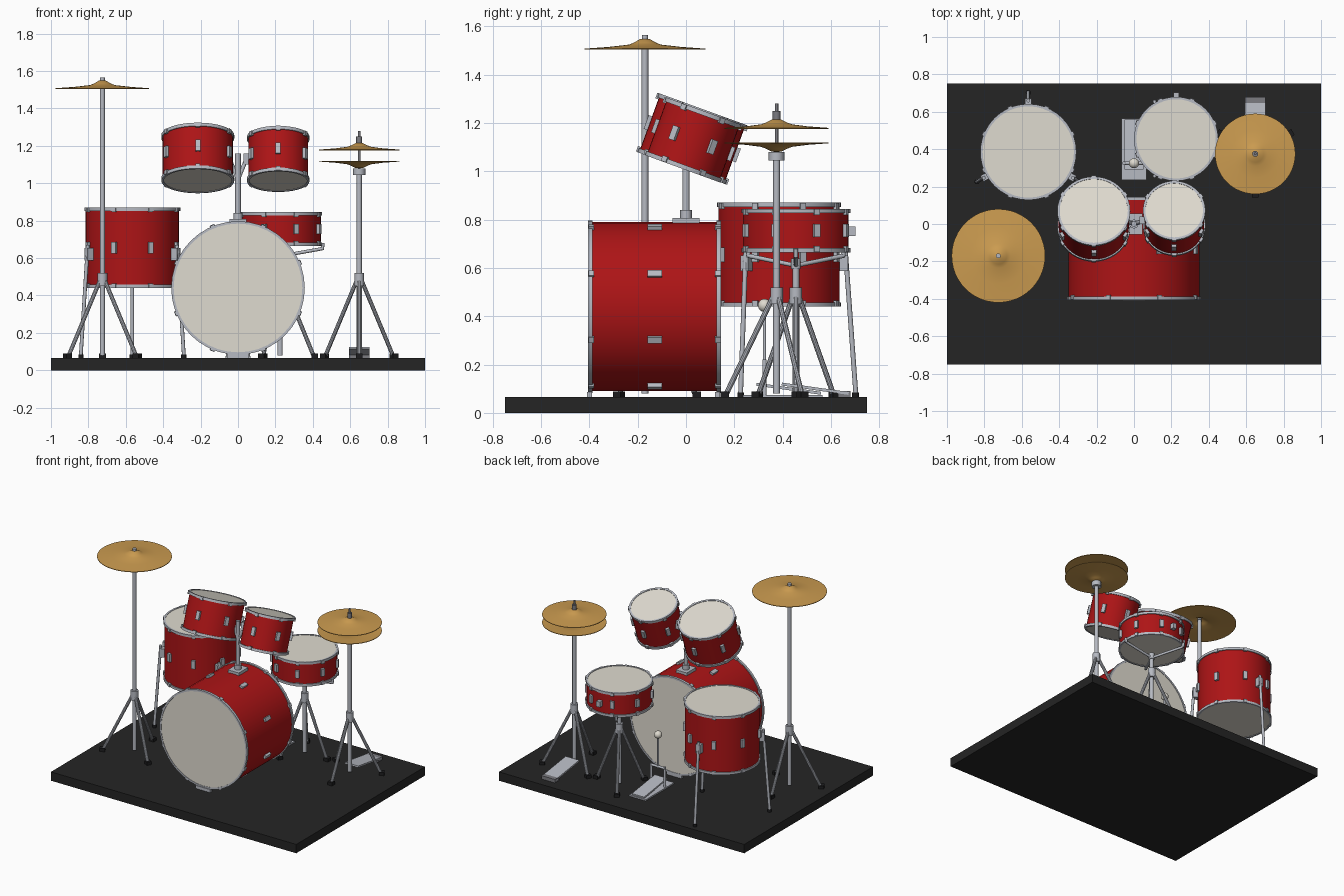
import bpy, bmesh
from math import sin, cos, pi, radians
from mathutils import Matrix, Vector

cube = bpy.data.objects.get("Cube")
if cube:
    bpy.data.objects.remove(cube, do_unlink=True)


def material(name, r, g, b):
    m = bpy.data.materials.new(name)
    m.use_nodes = True
    m.diffuse_color = (r, g, b, 1)
    m.node_tree.nodes["Principled BSDF"].inputs["Base Color"].default_value = (r, g, b, 1)
    return m


RED = material("red lacquer", 0.42, 0.007, 0.008)
HEAD = material("drum skin", 0.74, 0.71, 0.63)
CHROME = material("chrome", 0.47, 0.49, 0.54)
STEEL = material("dark steel", 0.2, 0.2, 0.22)
GOLD = material("cymbal bronze", 0.6, 0.33, 0.08)
BLACK = material("black stage", 0.018, 0.018, 0.018)
RUBBER = material("rubber", 0.012, 0.012, 0.013)
FLOOR = 0.065
parts = []


def finish(name, bm, mat, frame=Matrix()):
    bmesh.ops.recalc_face_normals(bm, faces=bm.faces)
    bm.transform(frame)
    mesh = bpy.data.meshes.new(name)
    bm.to_mesh(mesh)
    bm.free()
    mesh.materials.append(mat)
    ob = bpy.data.objects.new(name, mesh)
    bpy.context.collection.objects.link(ob)
    parts.append(ob)
    return ob


def add_box(bm, centre, size, rot=Matrix()):
    m = Matrix.Translation(centre) @ rot @ Matrix.Diagonal((*size, 1))
    bmesh.ops.create_cube(bm, size=1, matrix=m)


def box(name, centre, size, mat, rot=Matrix()):
    bm = bmesh.new()
    add_box(bm, centre, size, rot)
    return finish(name, bm, mat)


def add_rod(bm, a, b, r, sides=12):
    a, b = Vector(a), Vector(b)
    d = b - a
    m = Matrix.Translation((a + b) / 2) @ d.to_track_quat("Z", "Y").to_matrix().to_4x4()
    bmesh.ops.create_cone(bm, cap_ends=True, segments=sides, radius1=r, radius2=r,
                          depth=d.length, matrix=m)


def rod(name, a, b, r, mat=CHROME, sides=12):
    bm = bmesh.new()
    add_rod(bm, a, b, r, sides)
    return finish(name, bm, mat)


def lathe(name, profile, mat, frame, steps=40):
    """Spin a closed loop of (radius, height) points round local z."""
    bm = bmesh.new()
    vs = [bm.verts.new((r, 0, z)) for r, z in profile]
    es = [bm.edges.new((vs[i], vs[(i + 1) % len(vs)])) for i in range(len(vs))]
    bmesh.ops.spin(bm, geom=vs + es, cent=(0, 0, 0), axis=(0, 0, 1),
                   angle=2 * pi, steps=steps, use_duplicate=False)
    bmesh.ops.remove_doubles(bm, verts=bm.verts, dist=1e-5)
    return finish(name, bm, mat, frame)


def polar(x, y, r, deg, z):
    return (x + r * cos(radians(deg)), y + r * sin(radians(deg)), z)


def drum(name, centre, r, h, lugs, tilt=0, phase=0.0, lug_len=0.06):
    frame = Matrix.Translation(centre) @ Matrix.Rotation(radians(tilt), 4, "X")
    t = h / 2
    bm = bmesh.new()
    bmesh.ops.create_cone(bm, cap_ends=False, segments=40, radius1=r, radius2=r, depth=h - 0.02)
    finish(name + "_shell", bm, RED, frame)
    for side, s in (("top", 1), ("bottom", -1)):
        # skin sits just inside the hoop
        bm = bmesh.new()
        bmesh.ops.create_cone(bm, cap_ends=True, segments=40, radius1=r - 0.002,
                              radius2=r - 0.002, depth=0.008,
                              matrix=Matrix.Translation((0, 0, s * (t - 0.007))))
        finish(f"{name}_{side}_skin", bm, HEAD, frame)
        lathe(f"{name}_{side}_hoop",
              [(r - 0.006, s * t), (r + 0.007, s * t), (r + 0.007, s * (t - 0.018)),
               (r - 0.006, s * (t - 0.018))], CHROME, frame)
    # lugs round the shell and clips on the hoops
    bm = bmesh.new()
    for i in range(lugs):
        a = radians(phase) + 2 * pi * i / lugs
        rot = Matrix.Rotation(a, 4, "Z")
        add_box(bm, rot @ Vector((r + 0.004, 0, 0)), (0.022, 0.027, lug_len), rot)
        for s in (-1, 1):
            add_box(bm, rot @ Vector((r + 0.006, 0, s * (t - 0.013))), (0.014, 0.024, 0.024), rot)
    finish(name + "_lugs", bm, CHROME, frame)


def cymbal(name, x, y, z, r, rise, flip=1):
    top = [(0, rise), (0.02, rise * 0.95), (0.045, rise * 0.6), (0.065, rise * 0.4),
           (r * 0.6, rise * 0.17), (r, 0)]
    under = [(a, b - 0.004) for a, b in reversed(top)]
    lathe(name, [(a, b * flip) for a, b in top + under], GOLD,
          Matrix.Translation((x, y, z)), 48)


def tripod(name, x, y, reach, start, z_top):
    """Centre post, collar and three splayed legs with rubber feet."""
    rod(name + "_post", (x, y, FLOOR + 0.015), (x, y, z_top), 0.014)
    rod(name + "_collar", (x, y, 0.45), (x, y, 0.52), 0.026)
    legs, feet = bmesh.new(), bmesh.new()
    for i in range(3):
        a = start + 120 * i
        add_rod(legs, polar(x, y, 0.015, a, 0.48), polar(x, y, reach - 0.005, a, 0.075), 0.011, 10)
        add_box(feet, polar(x, y, reach, a, 0.077), (0.036, 0.036, 0.024),
                Matrix.Rotation(radians(a), 4, "Z"))
    finish(name + "_legs", legs, CHROME)
    finish(name + "_feet", feet, RUBBER)


# Stage
box("stage", (0, 0, FLOOR / 2), (2, 1.5, FLOOR), BLACK)

# Drums
drum("bass_drum", (0, -0.13, 0.44), 0.35, 0.55, 8, 90, 22.5)
drum("floor_tom", (-0.565, 0.385, 0.655), 0.25, 0.43, 8, 0, 22.5)
drum("snare", (0.225, 0.455, 0.755), 0.218, 0.18, 8, 0, 22.5, 0.055)
drum("large_rack_tom", (-0.215, 0.026, 1.135), 0.188, 0.26, 6, -20, 30)
drum("small_rack_tom", (0.215, 0.03, 1.13), 0.16, 0.255, 6, -20, 30)

# Bass drum rests
for y in (-0.4, 0.13):
    box("bass_drum_rest", (0, y, 0.075), (0.12, 0.02, 0.025), CHROME)

# Rack tom mount
box("tom_mount_plate", (0, 0.0, 0.795), (0.09, 0.11, 0.025), CHROME)
rod("tom_mount_post", (0, 0, 0.79), (0, 0, 1.16), 0.015)
rod("tom_mount_collar", (0, 0, 0.8), (0, 0, 0.84), 0.024)
for s in (-1, 1):
    rod("tom_mount_arm", (0, 0, 1.02), (s * 0.045, 0.015, 1.13), 0.011)
    box("tom_mount_bracket", (s * 0.045, 0.02, 1.13), (0.03, 0.04, 0.06), CHROME)

# Floor tom legs
for deg in (90, 210, 330):
    x, y = -0.565, 0.385
    rot = Matrix.Rotation(radians(deg), 4, "Z")
    box("floor_tom_bracket", polar(x, y, 0.268, deg, 0.62), (0.036, 0.036, 0.065), CHROME, rot)
    rod("floor_tom_leg", polar(x, y, 0.275, deg, 0.67), polar(x, y, 0.318, deg, 0.08), 0.01)
    rod("floor_tom_foot", polar(x, y, 0.317, deg, FLOOR), polar(x, y, 0.317, deg, 0.085), 0.014, RUBBER)

# Snare stand, basket and strainer
tripod("snare_stand", 0.225, 0.455, 0.185, 0, 0.63)
for deg in (0, 120, 240):
    rod("snare_basket_arm", (0.225, 0.455, 0.61), polar(0.225, 0.455, 0.225, deg, 0.65), 0.009)
    rod("snare_basket_grip", polar(0.225, 0.455, 0.225, deg, 0.645),
        polar(0.225, 0.455, 0.23, deg, 0.68), 0.009)
rod("snare_basket_hub", (0.225, 0.455, 0.595), (0.225, 0.455, 0.64), 0.02)
box("snare_strainer", (0.225, 0.685, 0.752), (0.03, 0.035, 0.04), CHROME)

# Crash cymbal
tripod("crash_stand", -0.725, -0.17, 0.215, 90, 1.53)
cymbal("crash_cymbal", -0.725, -0.17, 1.508, 0.25, 0.042)
rod("crash_nut", (-0.725, -0.17, 1.535), (-0.725, -0.17, 1.565), 0.013)

# Hi-hat
HX, HY = 0.648, 0.375
tripod("hihat_stand", HX, HY, 0.215, 30, 1.06)
rod("hihat_seat", (HX, HY, 1.045), (HX, HY, 1.08), 0.033)
rod("hihat_rod", (HX, HY, 1.05), (HX, HY, 1.28), 0.007, STEEL)
rod("hihat_clutch", (HX, HY, 1.2), (HX, HY, 1.25), 0.016, STEEL)
cymbal("hihat_top_cymbal", HX, HY, 1.18, 0.215, 0.036)
cymbal("hihat_bottom_cymbal", HX, HY, 1.116, 0.215, 0.036, -1)
tilt = Matrix.Rotation(radians(-8), 4, "X")
box("hihat_pedal", (HX, 0.535, 0.1), (0.11, 0.28, 0.012), CHROME, tilt)
box("hihat_heel", (HX, 0.655, 0.078), (0.11, 0.05, 0.025), STEEL)

# Kick pedal and beater
box("kick_pedal_base", (0, 0.4, 0.07), (0.135, 0.33, 0.01), CHROME)
box("kick_pedal_board", (0, 0.425, 0.1), (0.1, 0.27, 0.012), CHROME, tilt)
for s in (-1, 1):
    rod("kick_pedal_upright", (s * 0.055, 0.325, 0.07), (s * 0.055, 0.325, 0.22), 0.009)
rod("kick_pedal_axle", (-0.06, 0.325, 0.21), (0.06, 0.325, 0.21), 0.009)
rod("beater_shaft", (0, 0.325, 0.2), (0, 0.325, 0.44), 0.007)
bm = bmesh.new()
bmesh.ops.create_uvsphere(bm, u_segments=20, v_segments=12, radius=0.027,
                          matrix=Matrix.Translation((0, 0.325, 0.445)))
finish("beater", bm, HEAD)

# Smooth the round parts, keep edges sharp
bpy.ops.object.select_all(action="DESELECT")
for ob in parts:
    ob.select_set(True)
bpy.context.view_layer.objects.active = parts[0]
bpy.ops.object.shade_smooth_by_angle(angle=radians(35))
